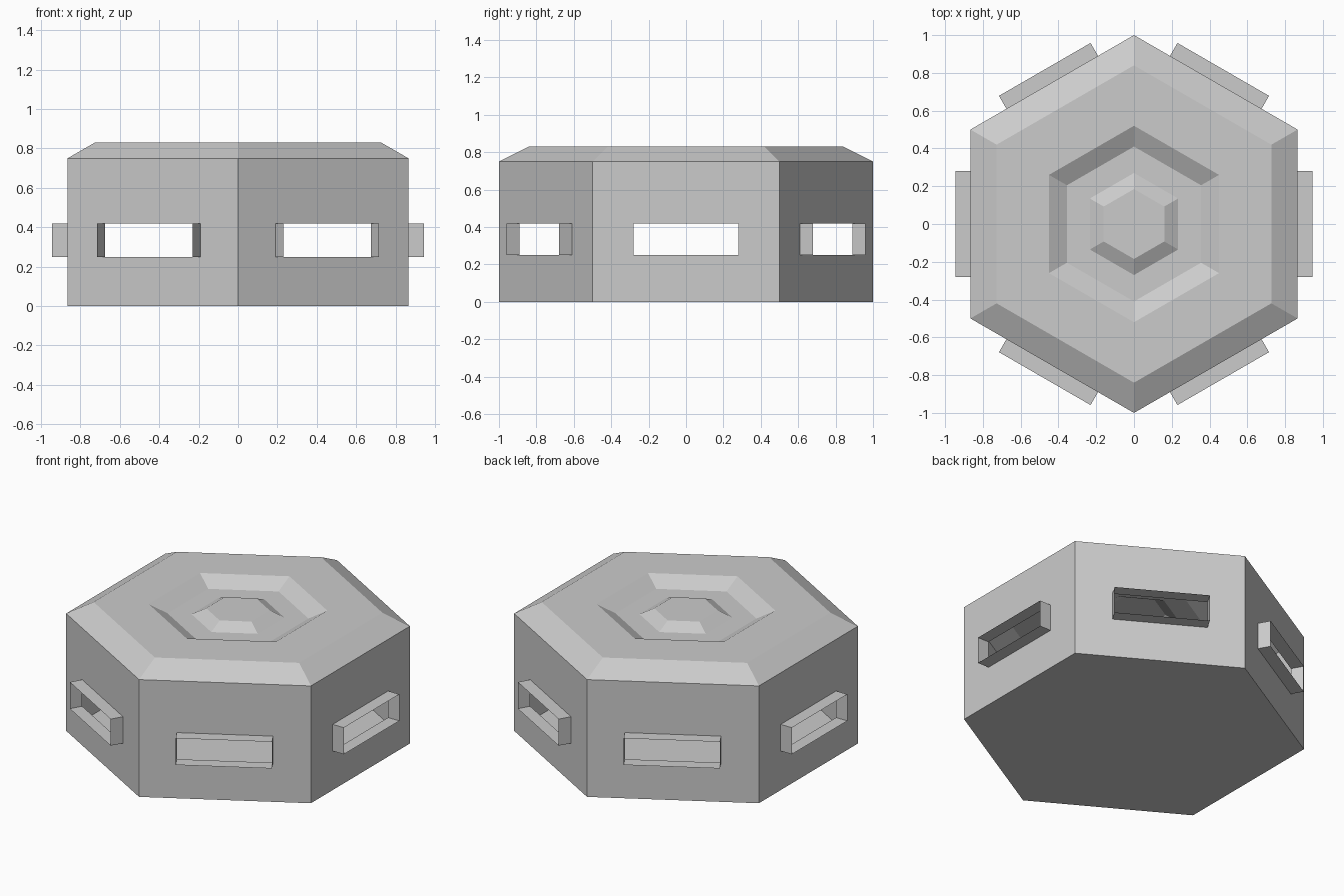
import bpy, bmesh
from math import sin, cos, pi
from mathutils import Vector

if "Cube" in bpy.data.objects:
    bpy.data.objects.remove(bpy.data.objects["Cube"])

WALL = cos(pi / 6)             # distance from the axis to each flat wall
WALL_TOP = 0.75
HALF_W, SILL, LINTEL = 0.28, 0.25, 0.42
RIM = 0.945                    # how far the window hoods reach outward


def make_object(name, build):
    bm = bmesh.new()
    build(bm)
    bmesh.ops.remove_doubles(bm, verts=bm.verts, dist=1e-4)
    mesh = bpy.data.meshes.new(name)
    bm.to_mesh(mesh)
    bm.free()
    bpy.context.collection.objects.link(bpy.data.objects.new(name, mesh))


def hexagon(bm, r, z):
    return [bm.verts.new((r * cos(pi / 6 + i * pi / 3), r * sin(pi / 6 + i * pi / 3), z))
            for i in range(6)]


def bridge(bm, a, b):
    n = len(a)
    for i in range(n):
        j = (i + 1) % n
        bm.faces.new((a[i], a[j], b[j], b[i]))


def side_rect(bm, i, dist, half, z0, z1):
    """Upright rectangle facing outward on hexagon side i."""
    a = i * pi / 3
    out, along = Vector((cos(a), sin(a), 0)), Vector((-sin(a), cos(a), 0))
    return [bm.verts.new(out * dist + along * s + Vector((0, 0, z)))
            for s, z in ((-half, z0), (half, z0), (half, z1), (-half, z1))]


# Lid: bevelled edge, sunken ring and raised centre
def lid(bm):
    profile = [(1, WALL_TOP), (0.84, 0.83), (0.52, 0.83),
               (0.41, 0.775), (0.27, 0.775), (0.185, 0.817)]
    rings = [hexagon(bm, r, z) for r, z in profile]
    for a, b in zip(rings, rings[1:]):
        bridge(bm, a, b)
    bm.faces.new(rings[-1])


# Hollow body: floor plus six walls, each with a window opening
def body(bm):
    bm.faces.new(hexagon(bm, 1, 0)[::-1])
    for i in range(6):
        bridge(bm, side_rect(bm, i, WALL, 0.5, 0, WALL_TOP),
               side_rect(bm, i, WALL, HALF_W, SILL, LINTEL))
    lid(bm)


# Thin open hoods projecting from the windows
def hoods(bm):
    for i in range(6):
        bridge(bm, side_rect(bm, i, WALL, HALF_W, SILL, LINTEL),
               side_rect(bm, i, RIM, HALF_W, SILL, LINTEL))


make_object("hexagonal_body", body)
make_object("window_hoods", hoods)
